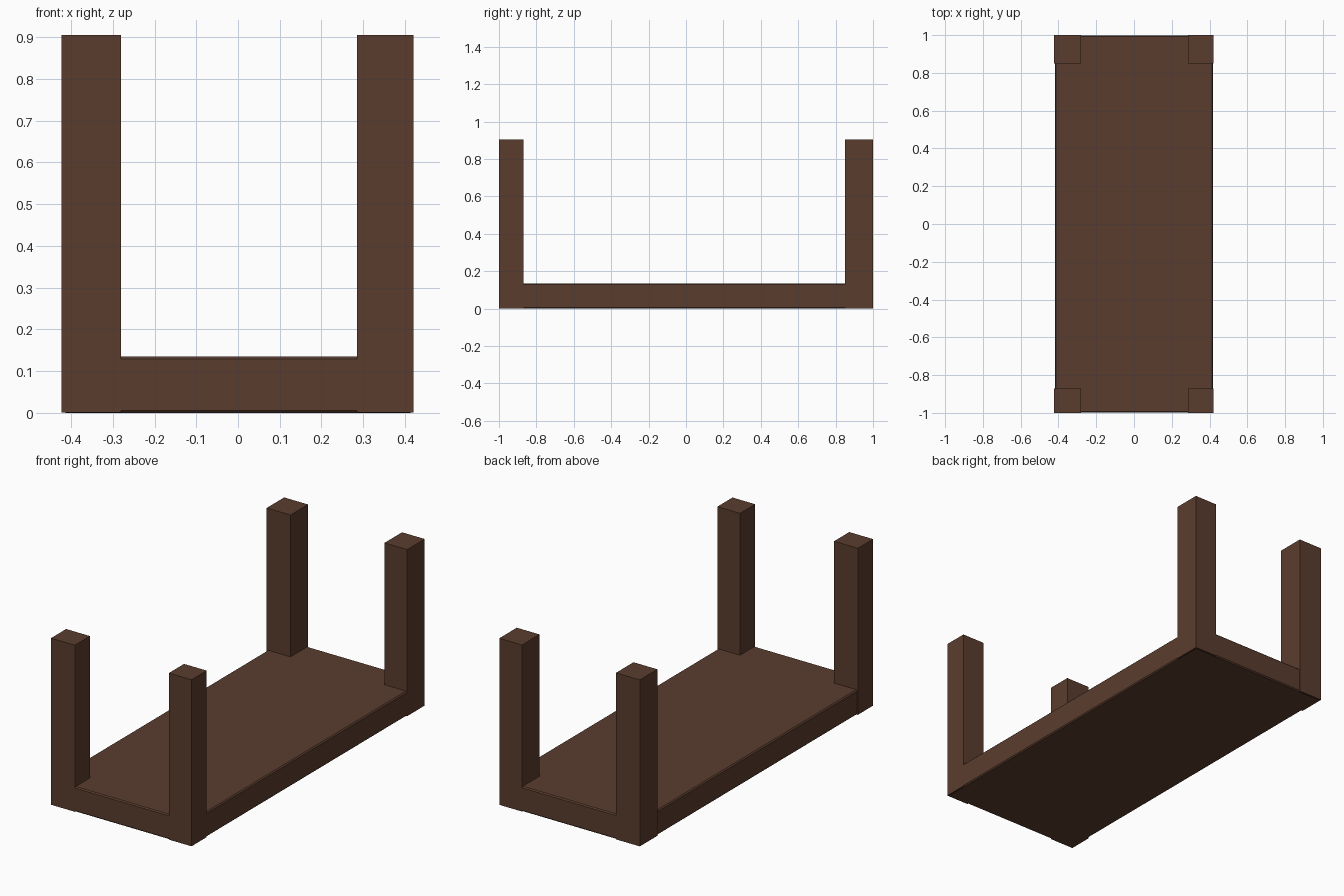
import bpy

if "Cube" in bpy.data.objects:
    bpy.data.objects.remove(bpy.data.objects["Cube"])

wood = bpy.data.materials.new("dark_wood")
wood.diffuse_color = (0.102, 0.046, 0.027, 1)
wood.use_nodes = True
wood.node_tree.nodes["Principled BSDF"].inputs["Base Color"].default_value = wood.diffuse_color


def box(name, x, y, z, bevel=0):
    """Box spanning the given (min, max) ranges."""
    bpy.ops.mesh.primitive_cube_add(size=1, location=[sum(r) / 2 for r in (x, y, z)])
    ob = bpy.context.object
    ob.name = name
    ob.scale = [r[1] - r[0] for r in (x, y, z)]
    bpy.ops.object.transform_apply(location=False, rotation=False, scale=True)
    ob.data.materials.append(wood)
    if bevel:
        mod = ob.modifiers.new("edge_chamfer", "BEVEL")
        mod.width = bevel
        mod.segments = 1
    return ob


# Slab with a fine chamfered edge
box("slab", (-0.419, 0.419), (-0.998, 0.998), (0, 0.135), 0.006)

# Square corner posts, rising from the base
for side, x in (("left", (-0.423, -0.28)), ("right", (0.285, 0.421))):
    for end, y in (("front", (-1, -0.87)), ("back", (0.85, 1))):
        box(f"{end}_{side}_post", x, y, (0.001, 0.905))
